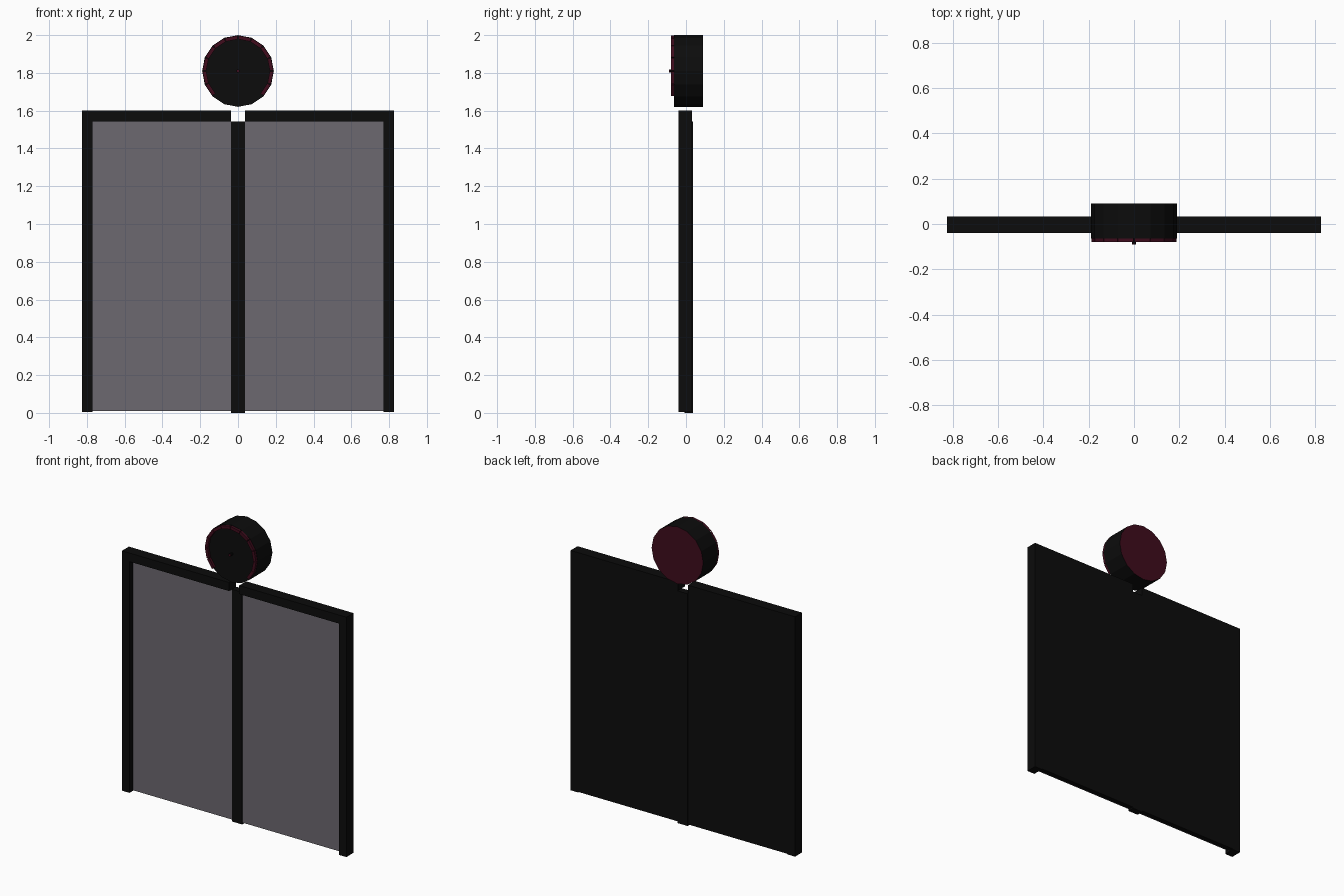
import bpy, bmesh, math

if "Cube" in bpy.data.objects:
    bpy.data.objects.remove(bpy.data.objects["Cube"])


def material(name, rgb):
    m = bpy.data.materials.new(name)
    m.diffuse_color = (*rgb, 1)
    m.use_nodes = True
    m.node_tree.nodes["Principled BSDF"].inputs["Base Color"].default_value = m.diffuse_color
    return m


BLACK = material("black", (0.0035, 0.0035, 0.0035))
GREY = material("panel_grey", (0.15, 0.14, 0.16))
RED = material("dark_crimson", (0.05, 0.0035, 0.012))


def finish(name, bm, mats):
    bmesh.ops.recalc_face_normals(bm, faces=bm.faces)
    me = bpy.data.meshes.new(name)
    bm.to_mesh(me)
    bm.free()
    for m in mats:
        me.materials.append(m)
    ob = bpy.data.objects.new(name, me)
    bpy.context.collection.objects.link(ob)
    return ob


def extrude_outline(name, pts, y0, y1, mats):
    """Extrude an (x, z) outline from y0 (front) to y1 (back)."""
    bm = bmesh.new()
    a = [bm.verts.new((x, y0, z)) for x, z in pts]
    b = [bm.verts.new((x, y1, z)) for x, z in pts]
    bm.faces.new(a)
    back = bm.faces.new(b[::-1])
    n = len(pts)
    for i in range(n):
        j = (i + 1) % n
        bm.faces.new((a[i], a[j], b[j], b[i]))
    if len(mats) > 1:  # second colour goes on the back cap
        back.material_index = 1
    return finish(name, bm, mats)


# Door halves: L-shaped frame, leaf and grey front plate
for s, side in ((-1, "left"), (1, "right")):
    frame = [(0.825, 0.006), (0.825, 1.6), (0.037, 1.6),
             (0.037, 1.543), (0.77, 1.543), (0.77, 0.006)]
    leaf = [(0.037, 0.01), (0.77, 0.01), (0.77, 1.543), (0.037, 1.543)]
    extrude_outline(side + "_frame", [(s * x, z) for x, z in frame],
                    -0.04, 0.033, [BLACK])
    extrude_outline(side + "_door_leaf", [(s * x, z) for x, z in leaf],
                    0.002, 0.033, [BLACK])
    extrude_outline(side + "_front_plate", [(s * x, z) for x, z in leaf],
                    -0.004, 0.002, [GREY])

# Centre post, shorter than the frame
extrude_outline("centre_post", [(-0.037, 0), (0.037, 0), (0.037, 1.543), (-0.037, 1.543)],
                -0.009, 0.036, [BLACK])

# Round housing above the door with crimson back
CZ, R = 1.81, 0.19


def polar(r, deg):
    a = math.radians(deg)
    return (r * math.cos(a), CZ + r * math.sin(a))


extrude_outline("round_housing", [polar(R, i * 22.5) for i in range(16)],
                -0.064, 0.09, [BLACK, RED])

# Segmented open ring on the housing front
for i in range(-2, 10):
    a0, a1 = i * 22.5 + 0.6, (i + 1) * 22.5 - 0.6
    extrude_outline("ring_segment", [polar(0.188, a0), polar(0.188, a1),
                                     polar(0.168, a1), polar(0.168, a0)],
                    -0.08, -0.064, [RED])

# Small centre pin
extrude_outline("pin_stem", [polar(0.009, i * 45) for i in range(8)], -0.086, -0.064, [BLACK])
extrude_outline("pin_tip", [polar(0.008, i * 45) for i in range(8)], -0.09, -0.086, [RED])
